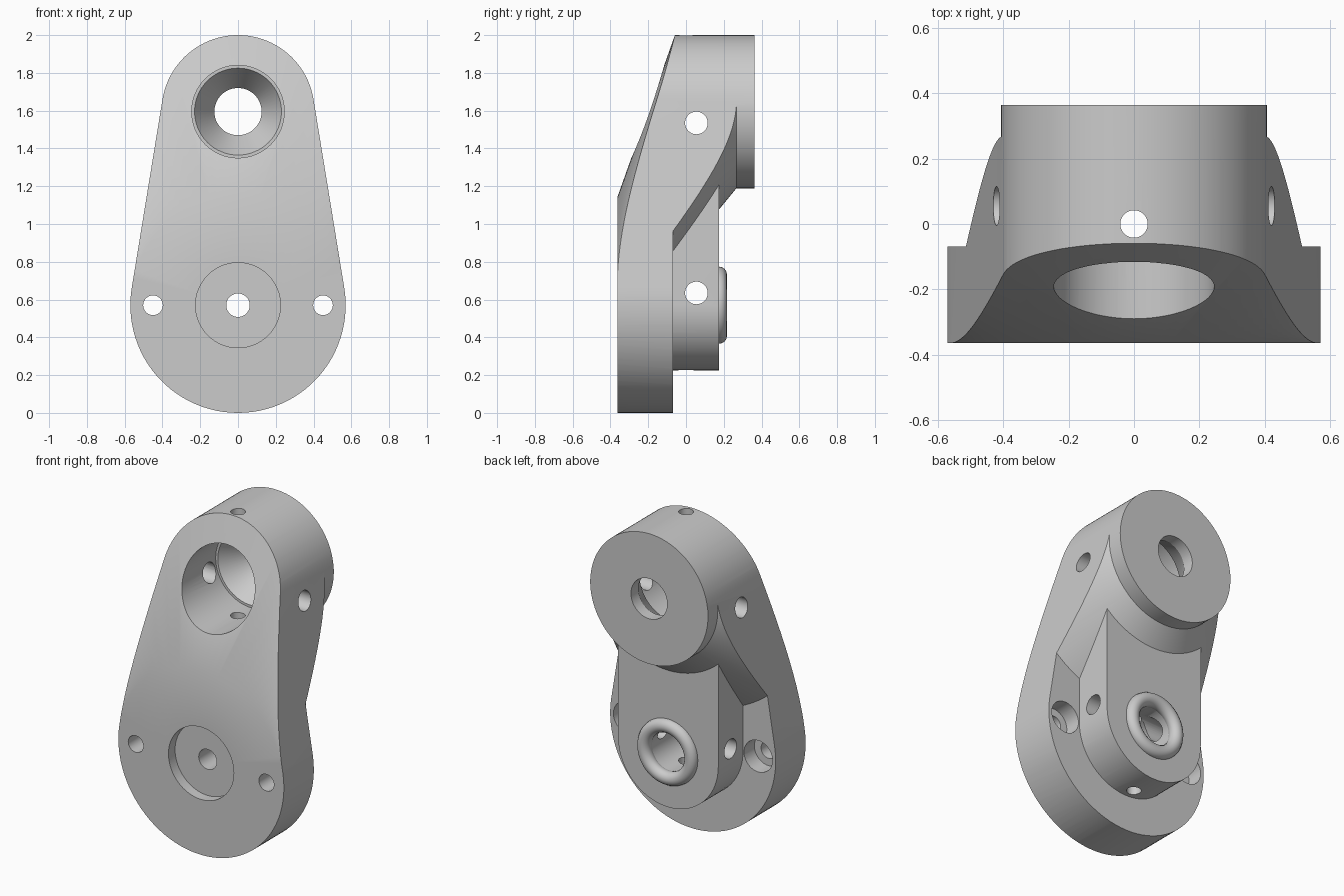
import bpy, bmesh
from math import sin, cos, pi, radians, asin
from mathutils import Vector, Matrix

LOW, HIGH = 0.57, 1.595      # heights of the two pivot axes
FRONT, BACK = -0.363, 0.363

default = bpy.data.objects.get("Cube")
if default:
    bpy.data.objects.remove(default)

metal = bpy.data.materials.new("grey metal")
metal.use_nodes = True
grey = (0.6, 0.6, 0.6, 1)
metal.diffuse_color = grey
metal.node_tree.nodes["Principled BSDF"].inputs["Base Color"].default_value = grey


def finish(bm, name):
    bmesh.ops.recalc_face_normals(bm, faces=bm.faces)
    mesh = bpy.data.meshes.new(name)
    bm.to_mesh(mesh)
    bm.free()
    mesh.materials.append(metal)
    obj = bpy.data.objects.new(name, mesh)
    bpy.context.collection.objects.link(obj)
    return obj


def plate(name, outline, y0, y1):
    """Extrude an (x, z) outline along y."""
    bm = bmesh.new()
    face = bm.faces.new([bm.verts.new((x, y0, z)) for x, z in outline])
    ext = bmesh.ops.extrude_face_region(bm, geom=[face])["geom"]
    verts = [v for v in ext if isinstance(v, bmesh.types.BMVert)]
    bmesh.ops.translate(bm, verts=verts, vec=(0, y1 - y0, 0))
    return finish(bm, name)


def lathe(name, profile, z, x=0, steps=96, closed=False):
    """Spin (radius, y) points around an axis parallel to y."""
    bm = bmesh.new()
    verts = [bm.verts.new((x + r, y, z)) for r, y in profile]
    edges = [bm.edges.new(p) for p in zip(verts, verts[1:])]
    if closed:
        edges.append(bm.edges.new((verts[-1], verts[0])))
    bmesh.ops.spin(bm, geom=verts + edges, cent=(x, 0, z), axis=(0, 1, 0),
                   angle=2 * pi, steps=steps, use_merge=True)
    bmesh.ops.remove_doubles(bm, verts=bm.verts, dist=1e-5)
    return finish(bm, name)


def rod(name, radius, centre, axis, length):
    """Straight drill along x or z."""
    bm = bmesh.new()
    turn = Vector((0, 0, 1)).rotation_difference(Vector(axis)).to_matrix().to_4x4()
    bmesh.ops.create_cone(bm, cap_ends=True, segments=32, radius1=radius,
                          radius2=radius, depth=length,
                          matrix=Matrix.Translation(centre) @ turn)
    return finish(bm, name)


def combine(target, tool, operation):
    mod = target.modifiers.new(operation, "BOOLEAN")
    mod.object, mod.operation, mod.solver = tool, operation, "EXACT"
    bpy.context.view_layer.objects.active = target
    bpy.ops.object.modifier_apply(modifier=mod.name)
    bpy.data.objects.remove(tool)


def arc(radius, z, start, end, steps):
    return [(radius * cos(start + (end - start) * i / steps),
             z + radius * sin(start + (end - start) * i / steps))
            for i in range(steps + 1)]


# Tapered arm outline: two circles joined by tangents
r_low, r_high = 0.57, 0.405
tilt = asin((r_low - r_high) / (HIGH - LOW))
outline = (arc(r_high, HIGH, tilt, pi - tilt, 44)
           + arc(r_low, LOW, pi - tilt, 2 * pi + tilt, 52))
arm = plate("crank_arm", outline, -0.5, BACK)

# Cone-shaped front relief around the lower pivot
combine(arm, lathe("front_relief", [(0, FRONT), (0.573, FRONT), (1.83, 0.083),
                                    (1.83, 0.6), (0, 0.6)], LOW), "INTERSECT")
# Rear slab, cone and round head around the upper pivot
combine(arm, lathe("rear_relief", [(0, -0.6), (2, -0.6), (2, -0.068), (0.814, -0.068),
                                   (0.406, 0.267), (0.406, 0.5), (0, 0.5)], HIGH), "INTERSECT")
# Rear boss with round bottom
boss = arc(0.345, LOW, pi, 2 * pi, 36) + [(0.345, 1.4), (-0.345, 1.4)]
combine(arm, plate("rear_boss", boss, -0.2, 0.175), "UNION")

# Stepped and tapered upper bore
combine(arm, lathe("upper_bore", [(0, -0.7), (0.245, -0.7), (0.245, 0.13), (0.23, 0.13),
                                  (0.125, 0.29), (0.125, 0.5), (0, 0.5)], HIGH, steps=64), "DIFFERENCE")
# Lower pivot: front recess, narrow neck, rear pocket
combine(arm, lathe("lower_bore", [(0, -0.5), (0.225, -0.5), (0.225, FRONT + 0.065),
                                  (0.062, FRONT + 0.065), (0.062, -0.14), (0.125, -0.14),
                                  (0.125, 0.4), (0, 0.4)], LOW, steps=64), "DIFFERENCE")
# Counterbored bolt holes
for side in (-1, 1):
    combine(arm, lathe("bolt_hole", [(0, -0.5), (0.052, -0.5), (0.052, -0.17), (0.098, -0.17),
                                     (0.098, 0.05), (0, 0.05)], LOW, side * 0.45, 40), "DIFFERENCE")
# Cross-drilled holes
for z in (0.635, 1.535):
    combine(arm, rod("cross_hole", 0.06, (0, 0.055, z), (1, 0, 0), 2), "DIFFERENCE")
combine(arm, rod("long_hole", 0.042, (0, 0, 1), (0, 0, 1), 3), "DIFFERENCE")

# Rounded lip around the rear pocket
lip = [(0.162 + 0.042 * cos(2 * pi * i / 16), 0.175 + 0.042 * sin(2 * pi * i / 16))
       for i in range(16)]
ring = lathe("pocket_lip", lip, LOW, steps=64, closed=True)

for obj in (arm, ring):
    bpy.ops.object.select_all(action="DESELECT")
    obj.select_set(True)
    bpy.context.view_layer.objects.active = obj
    bpy.ops.object.shade_smooth_by_angle(angle=radians(30))
